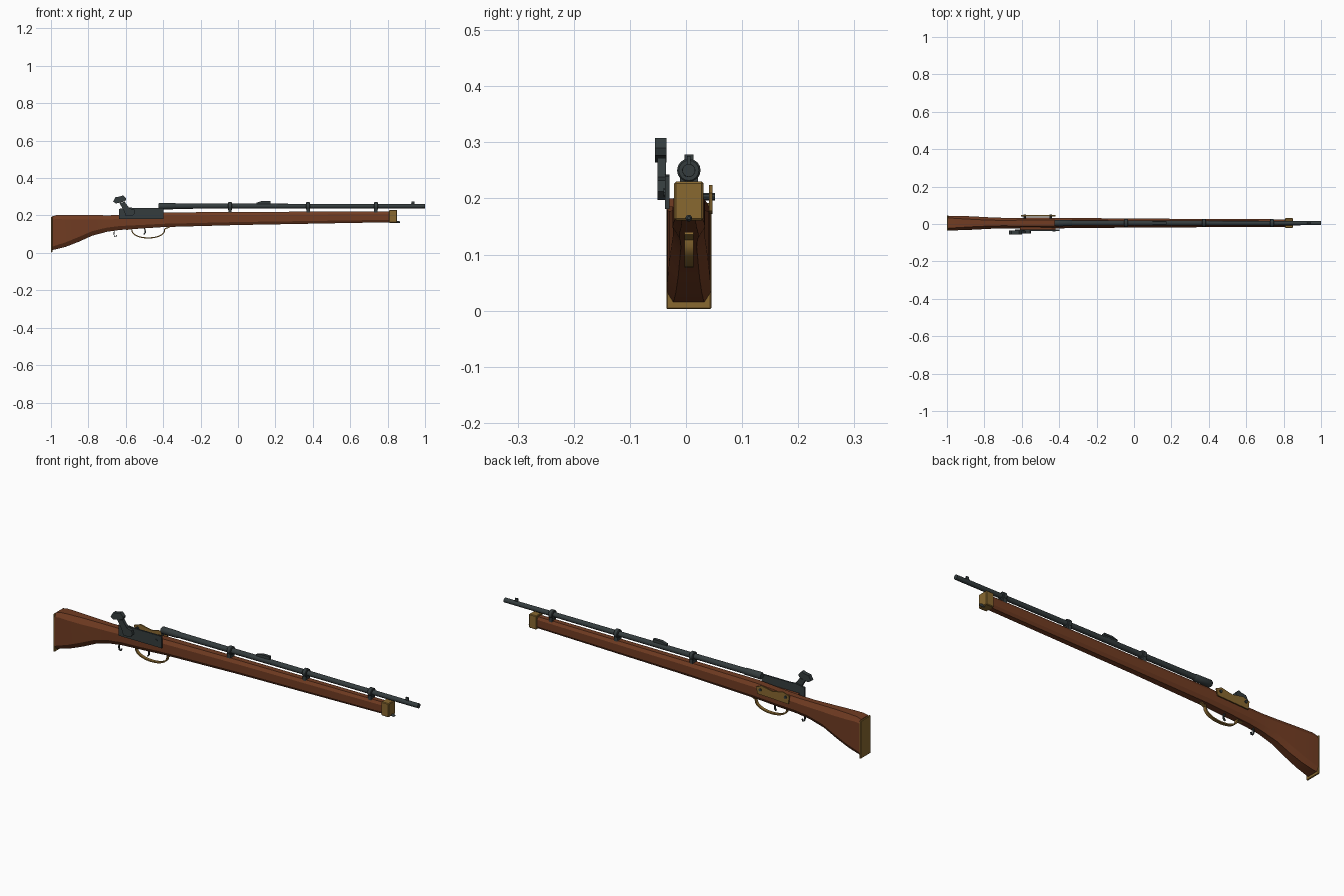
import bpy, bmesh, math
from mathutils import Vector

cube = bpy.data.objects.get("Cube")
if cube:
    bpy.data.objects.remove(cube, do_unlink=True)

CY = 0.005      # centre plane of the stock
BORE = 0.25     # height of the barrel axis


def material(name, rgb, rough=0.6):
    m = bpy.data.materials.new(name)
    m.use_nodes = True
    m.diffuse_color = (*rgb, 1)
    bsdf = m.node_tree.nodes["Principled BSDF"]
    bsdf.inputs["Base Color"].default_value = (*rgb, 1)
    bsdf.inputs["Roughness"].default_value = rough
    return m


WOOD = material("walnut wood", (0.165, 0.045, 0.016))
STEEL = material("dark steel", (0.035, 0.046, 0.048))
BRASS = material("aged brass", (0.25, 0.14, 0.03))


def finish(name, bm, mat, smooth=None):
    bmesh.ops.recalc_face_normals(bm, faces=bm.faces)
    me = bpy.data.meshes.new(name)
    bm.to_mesh(me)
    bm.free()
    me.materials.append(mat)
    ob = bpy.data.objects.new(name, me)
    bpy.context.collection.objects.link(ob)
    if smooth:
        bpy.ops.object.select_all(action="DESELECT")
        ob.select_set(True)
        bpy.context.view_layer.objects.active = ob
        bpy.ops.object.shade_smooth_by_angle(angle=math.radians(smooth))
    return ob


def loft(name, rings, mat, smooth=None):
    """Skin a list of equally long point rings and cap both ends."""
    bm = bmesh.new()
    rows = [[bm.verts.new(p) for p in ring] for ring in rings]
    n = len(rows[0])
    for a, b in zip(rows, rows[1:]):
        for i in range(n):
            bm.faces.new((a[i], a[(i + 1) % n], b[(i + 1) % n], b[i]))
    bm.faces.new(rows[0])
    bm.faces.new(rows[-1])
    return finish(name, bm, mat, smooth)


def box(name, lo, hi, mat, bevel=0.0):
    ring = lambda x: [(x, lo[1], lo[2]), (x, hi[1], lo[2]),
                      (x, hi[1], hi[2]), (x, lo[1], hi[2])]
    ob = loft(name, [ring(lo[0]), ring(hi[0])], mat)
    if bevel:
        mod = ob.modifiers.new("soft edges", "BEVEL")
        mod.width, mod.segments = bevel, 1
    return ob


def plate(name, outline, y0, y1, mat):
    """Extrude an x-z outline between two y values."""
    return loft(name, [[(x, y, z) for x, z in outline] for y in (y0, y1)], mat)


def turned(name, profile, mat, z=BORE, sides=16):
    """Round part along x from (x, radius) pairs."""
    angles = [2 * math.pi * i / sides for i in range(sides)]
    return loft(name, [[(x, CY + r * math.cos(a), z + r * math.sin(a)) for a in angles]
                       for x, r in profile], mat, 40)


def screw(name, x, z, y0, y1, r):
    angles = [2 * math.pi * i / 10 for i in range(10)]
    return plate(name, [(x + r * math.cos(a), z + r * math.sin(a)) for a in angles],
                 y0, y1, STEEL)


def strip(name, path, half_width, thick, mat):
    """Flat bent strap following an x-z path."""
    pts = [Vector(p) for p in path]
    rings = []
    for i, p in enumerate(pts):
        t = (pts[min(i + 1, len(pts) - 1)] - pts[max(i - 1, 0)]).normalized()
        n = Vector((-t.y, t.x)) * thick / 2
        rings.append([(q.x, CY + s * half_width, q.y)
                      for q, s in ((p + n, 1), (p + n, -1), (p - n, -1), (p - n, 1))])
    return loft(name, rings, mat, 50)


def stock_ring(x, low, top, half, c):
    d = min(c * 1.6, (top - low) * 0.3)
    w = half - c
    prof = [(-w, low), (w, low), (half, low + d), (half, top - d),
            (w, top), (-w, top), (-half, top - d), (-half, low + d)]
    return [(x, CY + y, z) for y, z in prof]


# Wooden stock: x, underside, top, half width, chamfer
sections = [(-0.994, 0.015, 0.195, 0.039, 0.011), (-0.97, 0.02, 0.202, 0.039, 0.013),
            (-0.92, 0.033, 0.203, 0.038, 0.015), (-0.85, 0.06, 0.203, 0.035, 0.016),
            (-0.78, 0.092, 0.202, 0.031, 0.015), (-0.70, 0.113, 0.201, 0.028, 0.014),
            (-0.63, 0.123, 0.202, 0.028, 0.013), (-0.52, 0.130, 0.207, 0.029, 0.012),
            (-0.40, 0.138, 0.216, 0.028, 0.011), (0.0, 0.149, 0.219, 0.024, 0.010),
            (0.82, 0.164, 0.222, 0.020, 0.008)]
loft("stock", [stock_ring(*s) for s in sections], WOOD, 25)

# Brass butt plate and nose cap
box("butt_plate", (-1, CY - 0.04, 0.003), (-0.992, CY + 0.04, 0.192), BRASS, 0.002)
box("nose_cap", (0.808, CY - 0.026, 0.161), (0.85, CY + 0.026, 0.23), BRASS, 0.003)
turned("rod_tip", [(0.84, 0.006), (0.862, 0.006), (0.867, 0.003)], STEEL, 0.165, 10)

# Barrel with thicker breech and muzzle
turned("barrel", [(-0.40, 0.0145), (-0.1, 0.0135), (0.4, 0.0125), (1, 0.0115)], STEEL)
turned("breech", [(-0.425, 0.014), (-0.42, 0.0175), (-0.335, 0.0165), (-0.33, 0.014)], STEEL)

# Barrel bands on small standoff blocks
for i, x in enumerate((-0.043, 0.375, 0.737)):
    turned(f"barrel_band_{i + 1}", [(x - 0.011, 0.018), (x - 0.008, 0.021),
                                    (x + 0.008, 0.021), (x + 0.011, 0.018)], STEEL)
    box(f"band_foot_{i + 1}", (x - 0.009, CY - 0.016, 0.212),
        (x + 0.009, CY + 0.016, 0.237), STEEL)

# Sights
plate("rear_sight_base", [(0.1, 0.258), (0.175, 0.258), (0.175, 0.27), (0.1, 0.27)],
      CY - 0.005, CY + 0.005, STEEL)
plate("rear_sight_leaf", [(0.1, 0.269), (0.175, 0.269), (0.175, 0.278), (0.13, 0.278)],
      CY - 0.008, CY + 0.008, STEEL)
plate("front_sight", [(0.925, 0.255), (0.945, 0.255), (0.942, 0.276), (0.928, 0.276)],
      CY - 0.003, CY + 0.003, STEEL)

# Lock plate and hammer on the right-hand flank
plate("lock_plate", [(-0.637, 0.181), (-0.397, 0.181), (-0.397, 0.24), (-0.55, 0.24),
                     (-0.585, 0.243), (-0.637, 0.235)], CY - 0.042, CY - 0.034, STEEL)
box("lock_mortise", (-0.61, CY - 0.035, 0.185), (-0.42, CY - 0.02, 0.2), WOOD)
screw("lock_screw", -0.427, 0.211, CY - 0.045, CY - 0.04, 0.008)
plate("hammer_arm", [(-0.60, 0.197), (-0.565, 0.197), (-0.55, 0.212), (-0.555, 0.232),
                     (-0.58, 0.238), (-0.605, 0.272), (-0.635, 0.268), (-0.61, 0.225)],
      CY - 0.056, CY - 0.041, STEEL)
plate("hammer_head", [(-0.668, 0.274), (-0.652, 0.264), (-0.602, 0.277), (-0.598, 0.29),
                      (-0.615, 0.308), (-0.632, 0.301), (-0.655, 0.298)],
      CY - 0.06, CY - 0.04, STEEL)

# Brass side plate opposite the lock
plate("side_plate", [(-0.60, 0.172), (-0.43, 0.178), (-0.42, 0.21), (-0.45, 0.224),
                     (-0.51, 0.212), (-0.57, 0.224), (-0.605, 0.212)],
      CY + 0.036, CY + 0.042, BRASS)
for i, x in enumerate((-0.585, -0.445)):
    screw(f"side_screw_{i + 1}", x, 0.203, CY + 0.025, CY + 0.047, 0.007)

# Trigger guard, trigger and sling hook
guard = [(-0.48 - 0.088 * math.cos(a), 0.128 - 0.048 * math.sin(a) ** 0.8)
         for a in (math.pi * i / 16 for i in range(17))]
strip("trigger_guard", [(-0.6, 0.126)] + guard + [(-0.365, 0.139)], 0.008, 0.006, BRASS)
strip("trigger", [(-0.502, 0.135), (-0.496, 0.118), (-0.496, 0.108), (-0.504, 0.098)],
      0.004, 0.006, STEEL)
strip("sling_hook", [(-0.66, 0.125), (-0.664, 0.1), (-0.66, 0.088), (-0.652, 0.086),
                     (-0.648, 0.096)], 0.004, 0.004, STEEL)
